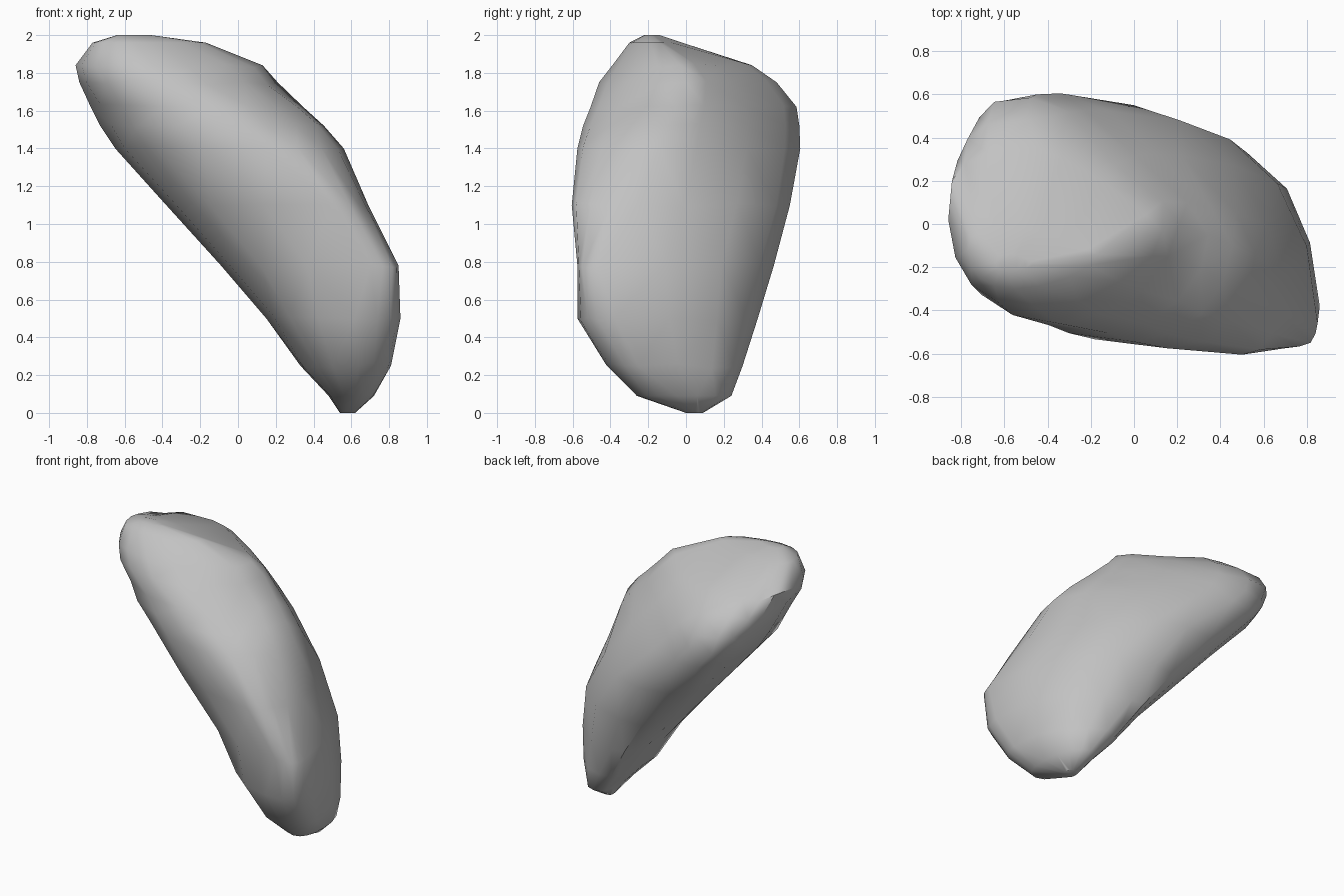
import bpy, bmesh, math, random

cube = bpy.data.objects.get("Cube")
if cube:
    bpy.data.objects.remove(cube, do_unlink=True)

random.seed(4)

stone = bpy.data.materials.new("stone grey")
stone.use_nodes = True
GREY = (0.54, 0.54, 0.54, 1.0)
stone.diffuse_color = GREY
stone.node_tree.nodes["Principled BSDF"].inputs["Base Color"].default_value = GREY

# Horizontal sections of the leaning boulder:
# z, left x, its y, front y, its x, right x, its y, back y, its x
BODY = [
    (0.00, 0.54, 0.05, 0.00, 0.57, 0.62, 0.05, 0.09, 0.58),
    (0.09, 0.48, 0.02, -0.26, 0.62, 0.72, -0.05, 0.24, 0.57),
    (0.25, 0.33, 0.02, -0.42, 0.64, 0.81, -0.25, 0.30, 0.48),
    (0.50, 0.15, 0.02, -0.575, 0.62, 0.86, -0.38, 0.38, 0.33),
    (0.78, -0.09, 0.04, -0.575, 0.70, 0.85, -0.46, 0.465, 0.20),
    (1.10, -0.38, 0.06, -0.605, 0.50, 0.69, -0.26, 0.55, 0.00),
    (1.40, -0.65, 0.10, -0.575, 0.15, 0.56, -0.14, 0.605, -0.34),
]
CROWN = [
    (1.52, -0.73, 0.10, -0.545, 0.00, 0.455, -0.10, 0.60, -0.45),
    (1.62, -0.78, 0.08, -0.505, -0.12, 0.345, -0.05, 0.585, -0.48),
    (1.75, -0.84, 0.05, -0.46, -0.35, 0.21, 0.00, 0.48, -0.48),
    (1.84, -0.86, 0.02, -0.39, -0.45, 0.13, -0.03, 0.35, -0.45),
    (1.96, -0.77, -0.12, -0.30, -0.55, -0.17, -0.14, -0.02, -0.50),
    (2.00, -0.64, -0.18, -0.22, -0.58, -0.46, -0.18, -0.14, -0.56),
]
STEPS = 4


def ring(section):
    """Join the four extreme points of a section with elliptical arcs."""
    z, lx, ly, fy, fx, rx, ry, by, bx = section
    ends = [(lx, ly), (fx, fy), (rx, ry), (bx, by)]
    # Corner exponents: 1 is round, 2 a straight chamfer, the right side flattens upwards
    lift = max(0, z - 0.8)
    corners = (0.9, 0.8 + 0.35 * lift, 1.0 + 0.65 * lift, 0.62)
    points = []
    for q in range(4):
        a, b = ends[q], ends[(q + 1) % 4]
        for s in range(STEPS):
            t = s / STEPS * math.pi / 2
            c, d = math.cos(t) ** corners[q], math.sin(t) ** corners[q]
            if q % 2 == 0:
                x, y = b[0] + (a[0] - b[0]) * c, a[1] + (b[1] - a[1]) * d
            else:
                x, y = a[0] + (b[0] - a[0]) * d, b[1] + (a[1] - b[1]) * c
            # Slight chipping between the extreme points
            j = 0.007 if s and 0.2 < z < 1.9 else 0
            points.append((x + random.uniform(-j, j), y + random.uniform(-j, j),
                           z + 2 * random.uniform(-j, j)))
    return points


# Loft the sections into one closed boulder
bm = bmesh.new()
rings = [[bm.verts.new(p) for p in ring(s)] for s in BODY + CROWN]
n = 4 * STEPS
for low, high in zip(rings, rings[1:]):
    for i in range(n):
        k = (i + 1) % n
        bm.faces.new((low[i], low[k], high[k], high[i]))
bm.faces.new(reversed(rings[0]))
bm.faces.new(rings[-1])
bmesh.ops.triangulate(bm, faces=bm.faces, quad_method='SHORT_EDGE')
bmesh.ops.recalc_face_normals(bm, faces=bm.faces)

mesh = bpy.data.meshes.new("boulder")
bm.to_mesh(mesh)
bm.free()
mesh.materials.append(stone)
boulder = bpy.data.objects.new("boulder", mesh)
bpy.context.collection.objects.link(boulder)

# Smooth shading with crisp chipped edges
bpy.ops.object.select_all(action='DESELECT')
boulder.select_set(True)
bpy.context.view_layer.objects.active = boulder
bpy.ops.object.shade_smooth_by_angle(angle=math.radians(45))
